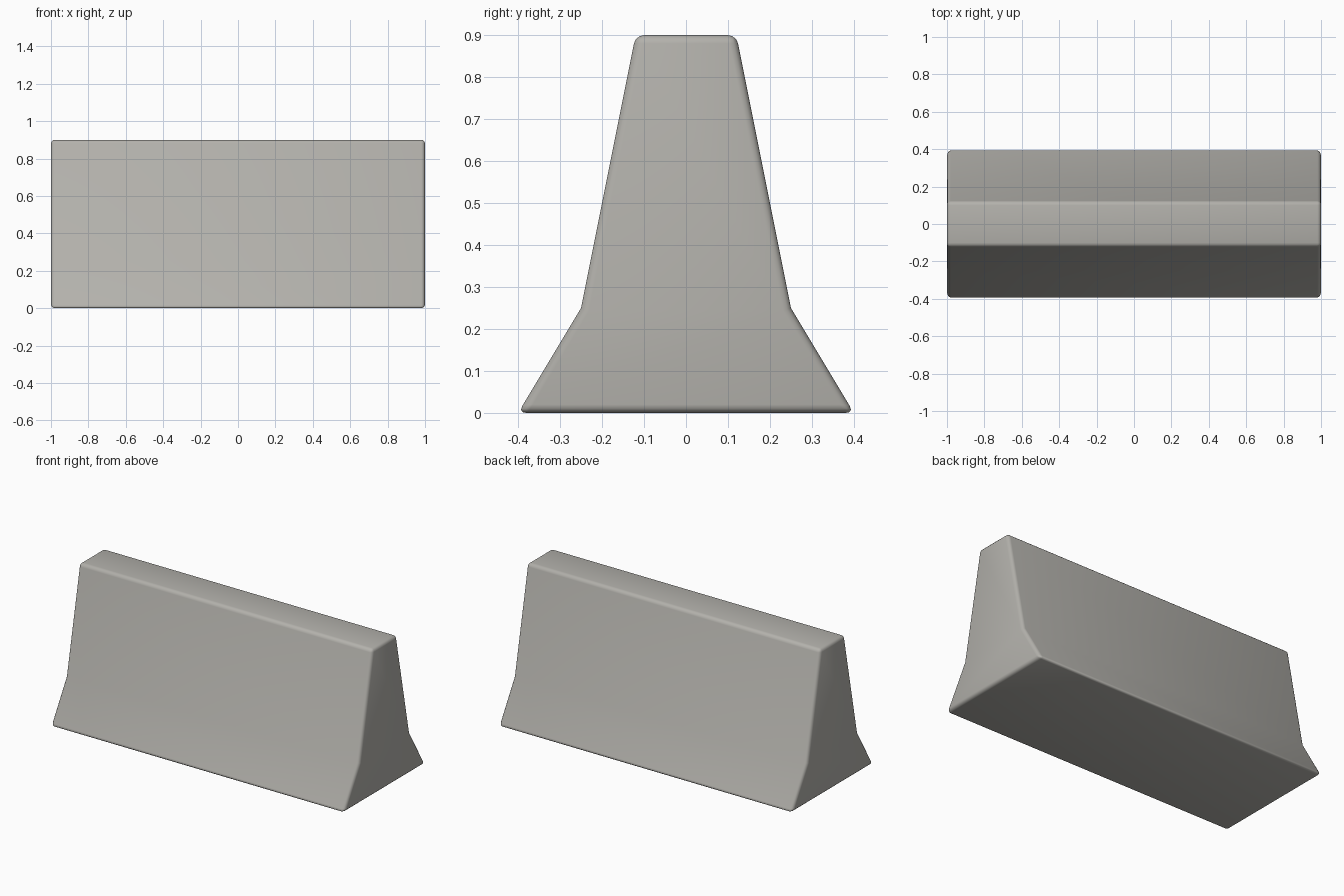
import bpy, bmesh, math

if "Cube" in bpy.data.objects:
    bpy.data.objects.remove(bpy.data.objects["Cube"])

# Concrete colour
concrete = bpy.data.materials.new("concrete grey")
concrete.diffuse_color = (0.45, 0.44, 0.41, 1.0)
concrete.use_nodes = True
concrete.node_tree.nodes["Principled BSDF"].inputs["Base Color"].default_value = concrete.diffuse_color

# Right half of the barrier profile (y, z): foot, waist, crest
half = [(0.40, 0.0), (0.25, 0.25), (0.12, 0.90)]
profile = half + [(-y, z) for y, z in reversed(half)]

# Barrier body: profile extruded along x
bm = bmesh.new()
end = bm.faces.new([bm.verts.new((-1.0, y, z)) for y, z in profile])
ext = bmesh.ops.extrude_face_region(bm, geom=[end])
bmesh.ops.translate(bm, vec=(2.0, 0, 0),
                    verts=[g for g in ext["geom"] if isinstance(g, bmesh.types.BMVert)])
bmesh.ops.recalc_face_normals(bm, faces=bm.faces)
mesh = bpy.data.meshes.new("road_barrier")
bm.to_mesh(mesh)
bm.free()
mesh.materials.append(concrete)
barrier = bpy.data.objects.new("road_barrier", mesh)
bpy.context.collection.objects.link(barrier)

# Rounded outer edges; the shallow waist crease stays unbevelled
bevel = barrier.modifiers.new("rounded_edges", 'BEVEL')
bevel.width = 0.02
bevel.segments = 3
bevel.limit_method = 'ANGLE'
bevel.angle_limit = math.radians(30)

# Smooth shading
bpy.context.view_layer.objects.active = barrier
barrier.select_set(True)
bpy.ops.object.shade_smooth()
